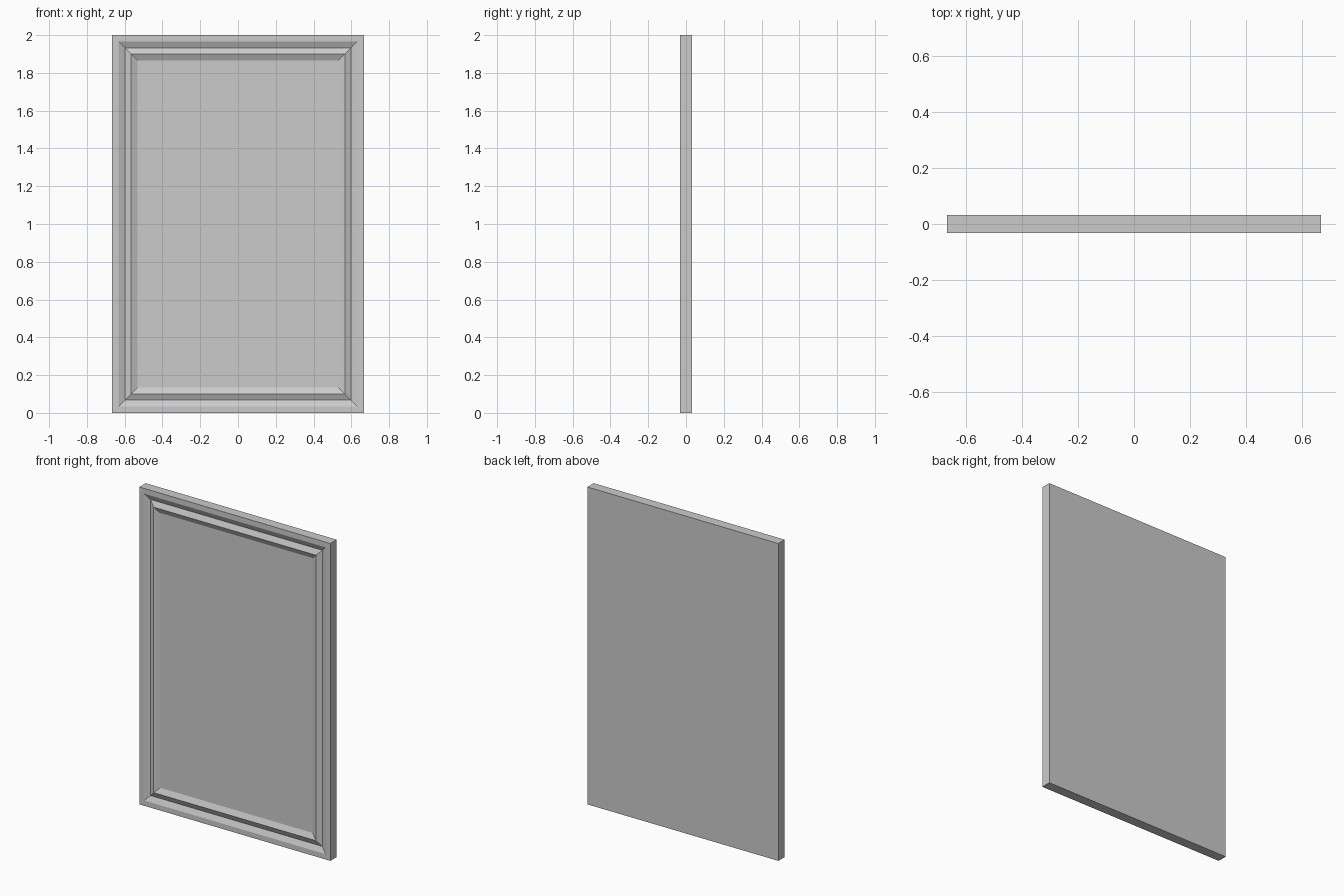
import bpy, bmesh

if "Cube" in bpy.data.objects:
    bpy.data.objects.remove(bpy.data.objects["Cube"])

HALF_W, HEIGHT, HALF_T = 0.666, 2.0, 0.0315
STEP, DEPTH = 0.0335, 0.016

# Moulding profile: (inset from the edge, y position)
front, low = -HALF_T, -HALF_T + DEPTH
profile = [
    (0, HALF_T),           # back edge
    (0, front),            # front edge
    (STEP, front),         # flat outer rim
    (2 * STEP, low),       # groove bottom
    (3 * STEP, front),     # raised ridge
    (4 * STEP, low),       # recessed panel
]

bm = bmesh.new()


def ring(inset, y):
    x, z0, z1 = HALF_W - inset, inset, HEIGHT - inset
    return [bm.verts.new(p) for p in ((-x, y, z0), (x, y, z0), (x, y, z1), (-x, y, z1))]


# Bridge successive rectangles, then cap the back and the centre panel
rings = [ring(*p) for p in profile]
for a, b in zip(rings, rings[1:]):
    for i in range(4):
        j = (i + 1) % 4
        bm.faces.new((a[i], a[j], b[j], b[i]))
bm.faces.new(rings[0][::-1])
bm.faces.new(rings[-1])
bmesh.ops.recalc_face_normals(bm, faces=bm.faces)

mesh = bpy.data.meshes.new("door_panel")
bm.to_mesh(mesh)
bm.free()
bpy.context.collection.objects.link(bpy.data.objects.new("door_panel", mesh))
